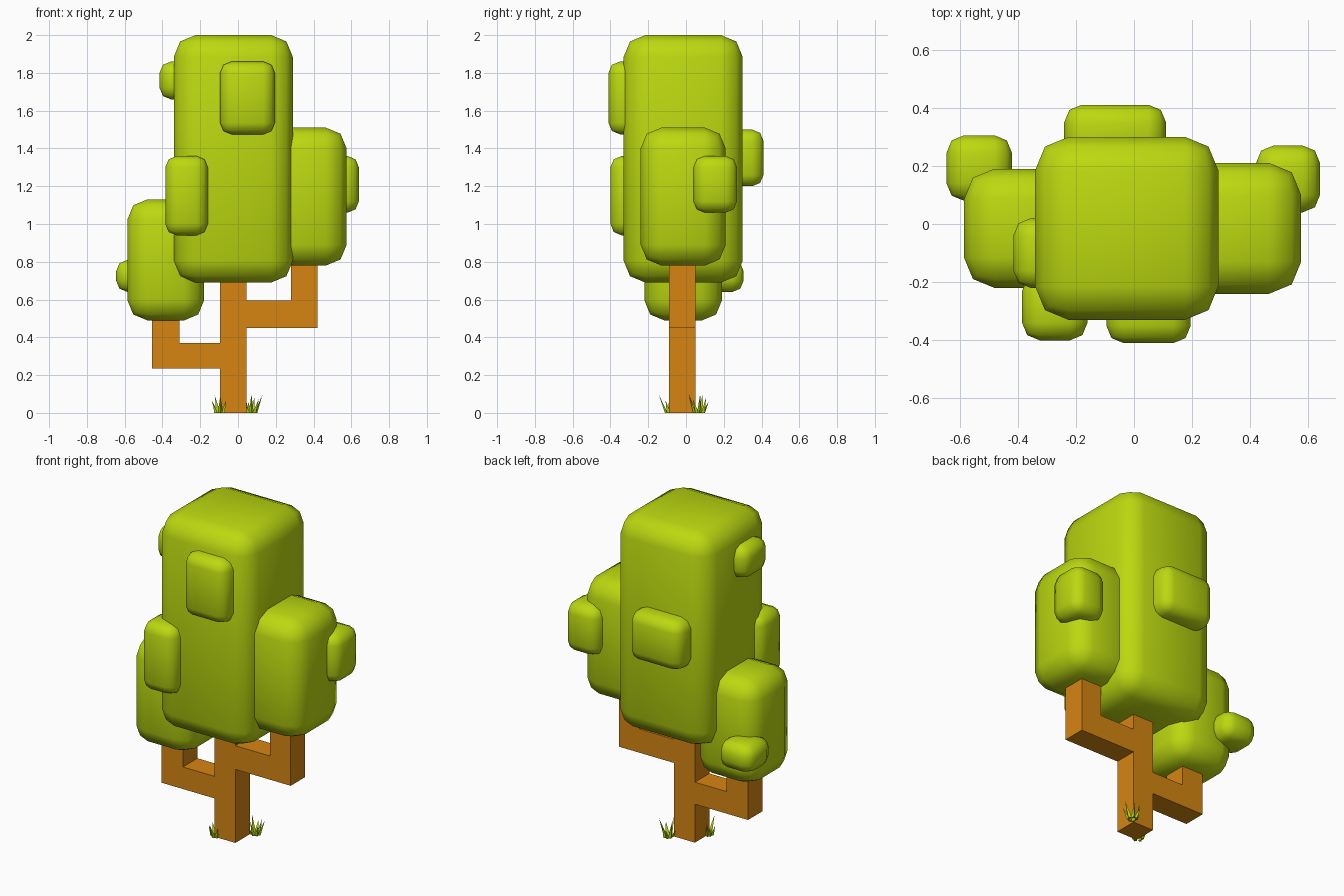
import bpy, bmesh, math, random
from mathutils import Vector

random.seed(4)
if "Cube" in bpy.data.objects:
    bpy.data.objects.remove(bpy.data.objects["Cube"])


def material(name, rgb):
    m = bpy.data.materials.new(name)
    m.use_nodes = True
    m.diffuse_color = (*rgb, 1)
    m.node_tree.nodes["Principled BSDF"].inputs["Base Color"].default_value = (*rgb, 1)
    return m


leaf = material("leaf green", (0.50, 0.69, 0.005))
wood = material("orange wood", (0.67, 0.235, 0.006))


def make_object(name, bm, mat, smooth=False):
    bmesh.ops.recalc_face_normals(bm, faces=bm.faces)
    mesh = bpy.data.meshes.new(name)
    bm.to_mesh(mesh)
    bm.free()
    mesh.materials.append(mat)
    for p in mesh.polygons:
        p.use_smooth = smooth
    obj = bpy.data.objects.new(name, mesh)
    bpy.context.collection.objects.link(obj)
    return obj


def rounded_block(name, low, high, radius):
    """Box between two corners with soft two-step edges."""
    low, high = Vector(low), Vector(high)
    bm = bmesh.new()
    bmesh.ops.create_cube(bm, size=1)
    bmesh.ops.scale(bm, vec=high - low, verts=bm.verts)
    bmesh.ops.translate(bm, vec=(low + high) / 2, verts=bm.verts)
    bmesh.ops.bevel(bm, geom=bm.edges[:], offset=radius, segments=2,
                    profile=0.5, affect='EDGES')
    return make_object(name, bm, leaf, smooth=True)


# Large foliage masses
rounded_block("main_foliage", (-0.34, -0.33, 0.69), (0.29, 0.30, 2.0), 0.115)
rounded_block("left_foliage", (0.13, -0.24, 0.78), (0.575, 0.21, 1.51), 0.11)
rounded_block("right_foliage", (-0.585, -0.22, 0.49), (-0.18, 0.19, 1.13), 0.105)

# Small foliage tufts on the sides of the masses
tufts = {
    "front_upper_tuft": ((-0.095, -0.41, 1.475), (0.195, -0.20, 1.86)),
    "front_lower_tuft": ((-0.385, -0.40, 0.94), (-0.16, -0.17, 1.36)),
    "right_upper_tuft": ((-0.415, -0.22, 1.66), (-0.20, 0.02, 1.86)),
    "back_tuft": ((-0.24, 0.20, 1.20), (0.11, 0.41, 1.50)),
    "left_foliage_tuft": ((0.42, 0.04, 1.06), (0.64, 0.27, 1.36)),
    "right_foliage_tuft": ((-0.645, 0.08, 0.64), (-0.42, 0.305, 0.81)),
}
for name, (low, high) in tufts.items():
    rounded_block(name, low, high, 0.06)

# Trunk with two square elbow branches, extruded from one outline
outline = [(-0.095, 0), (0.045, 0), (0.045, 0.45), (0.42, 0.45), (0.42, 0.85),
           (0.28, 0.85), (0.28, 0.595), (0.045, 0.595), (0.045, 0.8),
           (-0.095, 0.8), (-0.095, 0.37), (-0.31, 0.37), (-0.31, 0.56),
           (-0.455, 0.56), (-0.455, 0.235), (-0.095, 0.235)]
bm = bmesh.new()
face = bm.faces.new([bm.verts.new((x, -0.09, z)) for x, z in outline])
extruded = bmesh.ops.extrude_face_region(bm, geom=[face])["geom"]
moved = [v for v in extruded if isinstance(v, bmesh.types.BMVert)]
bmesh.ops.translate(bm, vec=(0, 0.14, 0), verts=moved)
make_object("trunk_and_branches", bm, wood)


# Grass clumps: thin three-sided blades leaning outward
def grass_clump(name, x, y, blades=7):
    bm = bmesh.new()
    for i in range(blades):
        a = i * math.tau / blades + random.uniform(-0.3, 0.3)
        out = Vector((math.cos(a), math.sin(a), 0))
        side = Vector((-out.y, out.x, 0)) * 0.013
        root = Vector((x, y, 0)) + out * 0.018
        tip = root + out * random.uniform(0.02, 0.05)
        tip.z = random.uniform(0.05, 0.105)
        base = [bm.verts.new(p) for p in (root - side, root + side, root + out * 0.014)]
        top = bm.verts.new(tip)
        bm.faces.new(base)
        for j in range(3):
            bm.faces.new((base[j], base[(j + 1) % 3], top))
    make_object(name, bm, leaf)


grass_clump("front_grass", -0.095, -0.08)
grass_clump("back_grass", 0.07, 0.07)
